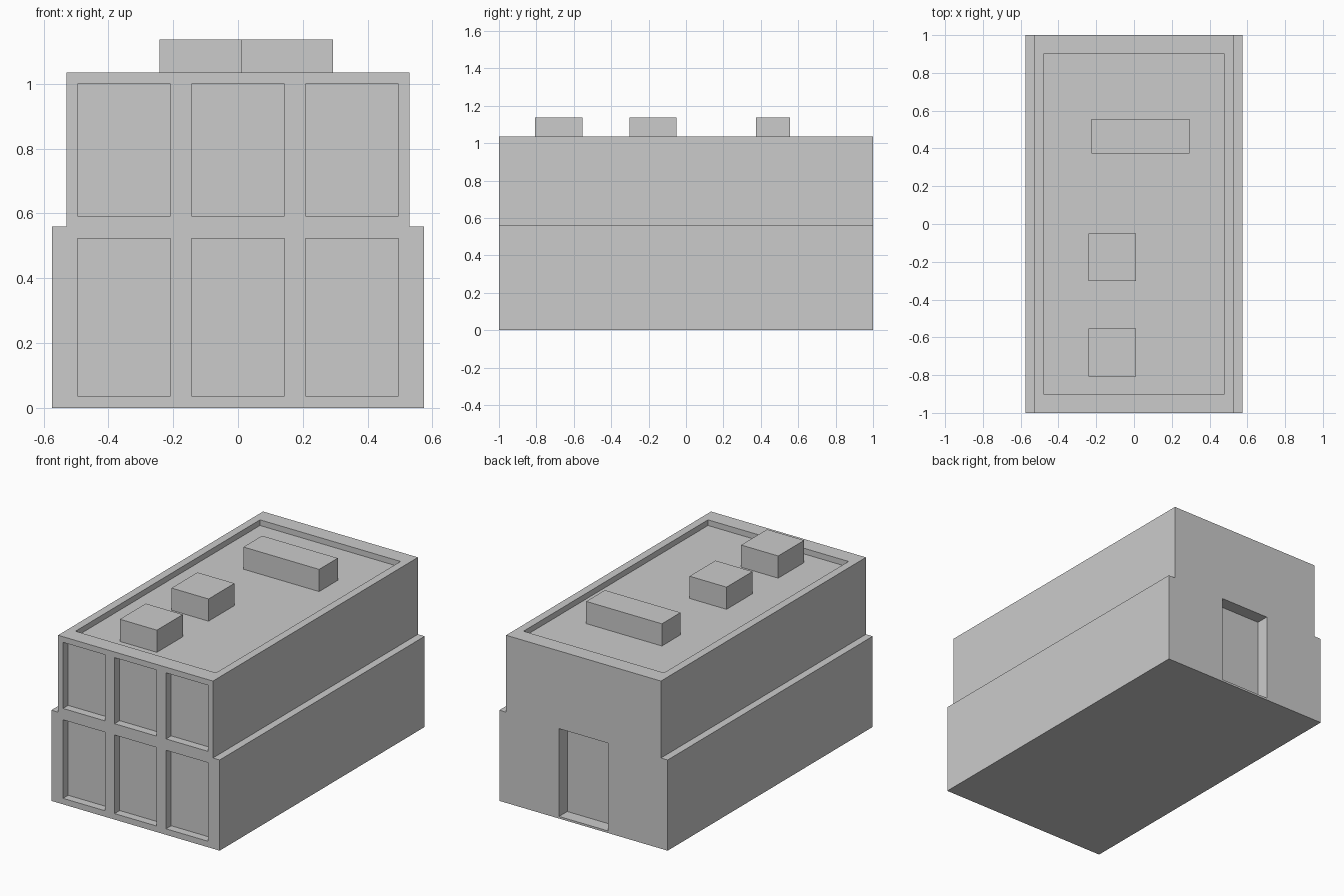
import bpy
import bmesh
from mathutils import Vector

cube = bpy.data.objects.get("Cube")
if cube:
    bpy.data.objects.remove(cube, do_unlink=True)

grey = bpy.data.materials.new("light grey")
grey.use_nodes = True
colour = (0.6, 0.6, 0.6, 1)
grey.diffuse_color = colour
grey.node_tree.nodes["Principled BSDF"].inputs["Base Color"].default_value = colour


def add_object(name, bm):
    bmesh.ops.recalc_face_normals(bm, faces=bm.faces)
    mesh = bpy.data.meshes.new(name)
    bm.to_mesh(mesh)
    bm.free()
    mesh.materials.append(grey)
    obj = bpy.data.objects.new(name, mesh)
    bpy.context.collection.objects.link(obj)
    return obj


def box(name, x, y, z):
    """Box from (min, max) ranges on each axis."""
    bm = bmesh.new()
    bmesh.ops.create_cube(bm, size=1)
    for v in bm.verts:
        v.co = Vector(r[0] if c < 0 else r[1] for r, c in zip((x, y, z), v.co))
    return add_object(name, bm)


# Stepped building body, a mirrored profile extruded front to back
LOW, UP, STEP, TOP, FLOOR = 0.575, 0.529, 0.56, 1.035, 1.0
half = [(LOW, 0), (LOW, STEP), (UP, STEP), (UP, TOP)]
profile = half + [(-x, z) for x, z in reversed(half)]
bm = bmesh.new()
face = bm.faces.new([bm.verts.new((x, -1, z)) for x, z in profile])
extruded = bmesh.ops.extrude_face_region(bm, geom=[face], use_keep_orig=True)
bmesh.ops.translate(bm, vec=(0, 2, 0),
                    verts=[g for g in extruded["geom"] if isinstance(g, bmesh.types.BMVert)])
body = add_object("building_body", bm)

# Recesses: sunken roof, back door, two rows of front windows
cutters = [
    box("roof_recess", (-0.48, 0.48), (-0.9, 0.9), (FLOOR, 1.2)),
    box("door_recess", (-0.167, 0.167), (0.92, 1.1), (0.013, 0.555)),
]
for z in ((0.037, 0.522), (0.592, 1.0)):
    for col in (-1, 0, 1):
        cx = col * 0.352
        cutters.append(box("window_recess", (cx - 0.143, cx + 0.143), (-1.1, -0.95), z))

bpy.context.view_layer.objects.active = body
for cutter in cutters:
    cutter.hide_render = True
    mod = body.modifiers.new(cutter.name, "BOOLEAN")
    mod.operation = "DIFFERENCE"
    mod.solver = "EXACT"
    mod.object = cutter
    bpy.ops.object.modifier_apply(modifier=mod.name)
    bpy.data.objects.remove(cutter, do_unlink=True)

# Rooftop units
UNIT_TOP = 1.137
box("roof_unit_front", (-0.242, 0.011), (-0.807, -0.554), (FLOOR, UNIT_TOP))
box("roof_unit_middle", (-0.242, 0.011), (-0.303, -0.05), (FLOOR, UNIT_TOP))
box("roof_unit_back", (-0.224, 0.293), (0.373, 0.555), (FLOOR, UNIT_TOP))
